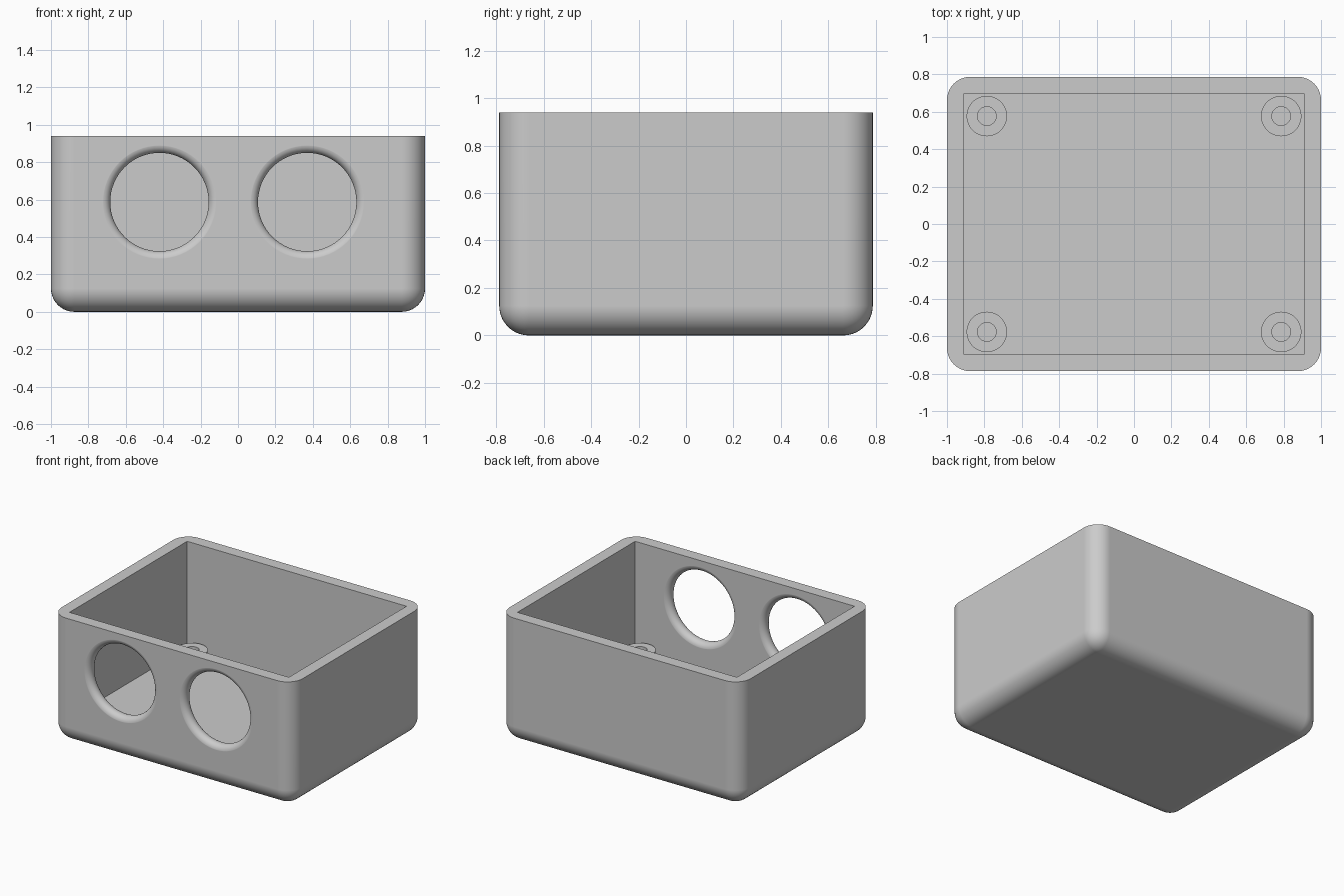
import bpy
import bmesh
import math
from mathutils import Matrix

if "Cube" in bpy.data.objects:
    bpy.data.objects.remove(bpy.data.objects["Cube"])

HX, HY, H = 1.0, 0.787, 0.94        # outer half sizes and height
IX, IY, FLOOR = 0.91, 0.697, 0.143  # cavity half sizes and floor level
ROUND = 0.125
POST_TOP = 0.206

grey = bpy.data.materials.new("light grey")
grey.diffuse_color = (0.6, 0.6, 0.6, 1)
grey.use_nodes = True
grey.node_tree.nodes["Principled BSDF"].inputs["Base Color"].default_value = grey.diffuse_color


def add_object(name, bm):
    bmesh.ops.recalc_face_normals(bm, faces=bm.faces)
    mesh = bpy.data.meshes.new(name)
    bm.to_mesh(mesh)
    bm.free()
    mesh.materials.append(grey)
    obj = bpy.data.objects.new(name, mesh)
    bpy.context.collection.objects.link(obj)
    return obj


def box(hx, hy, z0, z1):
    bm = bmesh.new()
    bmesh.ops.create_cube(bm, size=1, matrix=Matrix.Translation((0, 0, (z0 + z1) / 2))
                          @ Matrix.Diagonal((2 * hx, 2 * hy, z1 - z0, 1)))
    return bm


def lathe(name, profile, matrix, steps=64):
    """Revolve a closed (radius, z) profile around z, then place it."""
    bm = bmesh.new()
    verts = [bm.verts.new((r, 0, z)) for r, z in profile]
    edges = [bm.edges.new((verts[i], verts[(i + 1) % len(verts)])) for i in range(len(verts))
             if profile[i][0] > 0 or profile[(i + 1) % len(verts)][0] > 0]
    bmesh.ops.spin(bm, geom=verts + edges, cent=(0, 0, 0), axis=(0, 0, 1),
                   angle=2 * math.pi, steps=steps, use_duplicate=False)
    bmesh.ops.remove_doubles(bm, verts=bm.verts, dist=1e-5)
    bm.transform(matrix)
    return add_object(name, bm)


def smooth(obj):
    bpy.ops.object.select_all(action='DESELECT')
    obj.select_set(True)
    bpy.context.view_layer.objects.active = obj
    bpy.ops.object.shade_smooth_by_angle(angle=math.radians(30))


# Case: block with rounded upright and bottom edges, flat top
bm = box(HX, HY, 0, H)
edges = [e for e in bm.edges if min(v.co.z for v in e.verts) < 0.01]
bmesh.ops.bevel(bm, geom=edges, offset=ROUND, offset_type='OFFSET', segments=10,
                profile=0.5, affect='EDGES', clamp_overlap=True)
case = add_object("case", bm)

# Cavity and the two front openings with rounded rims
cutters = [add_object("cavity_cutter", box(IX, IY, FLOOR, H + 0.2))]
tube, hole_r = 0.0455, 0.263
rim = []
for i in range(17):
    a = math.radians(-90 + 180 * i / 16)
    rim.append((hole_r + tube * (1 - math.cos(a)), tube * math.sin(a)))
end = hole_r + tube
profile = [(0, -0.08), (end, -0.08)] + rim + [(end, 0.08), (0, 0.08)]
for x in (-0.42, 0.37):
    place = Matrix.Translation((x, -(HY + IY) / 2, 0.587)) @ Matrix.Rotation(math.pi / 2, 4, 'X')
    cutters.append(lathe("opening_cutter", profile, place))

bpy.context.view_layer.objects.active = case
for cutter in cutters:
    cutter.hide_render = True
    mod = case.modifiers.new("cut", 'BOOLEAN')
    mod.operation = 'DIFFERENCE'
    mod.solver = 'EXACT'
    mod.object = cutter
    bpy.ops.object.modifier_apply(modifier=mod.name)
for cutter in cutters:
    bpy.data.objects.remove(cutter)
smooth(case)
weighted = case.modifiers.new("even_shading", 'WEIGHTED_NORMAL')
weighted.keep_sharp = True

# Hollow screw posts in the four floor corners
post_profile = [(0.108, FLOOR - 0.01), (0.108, POST_TOP), (0.05, POST_TOP), (0.05, FLOOR - 0.01)]
for sx in (-1, 1):
    for sy in (-1, 1):
        smooth(lathe("screw_post", post_profile,
                     Matrix.Translation((sx * 0.787, sy * 0.577, 0)), 48))
